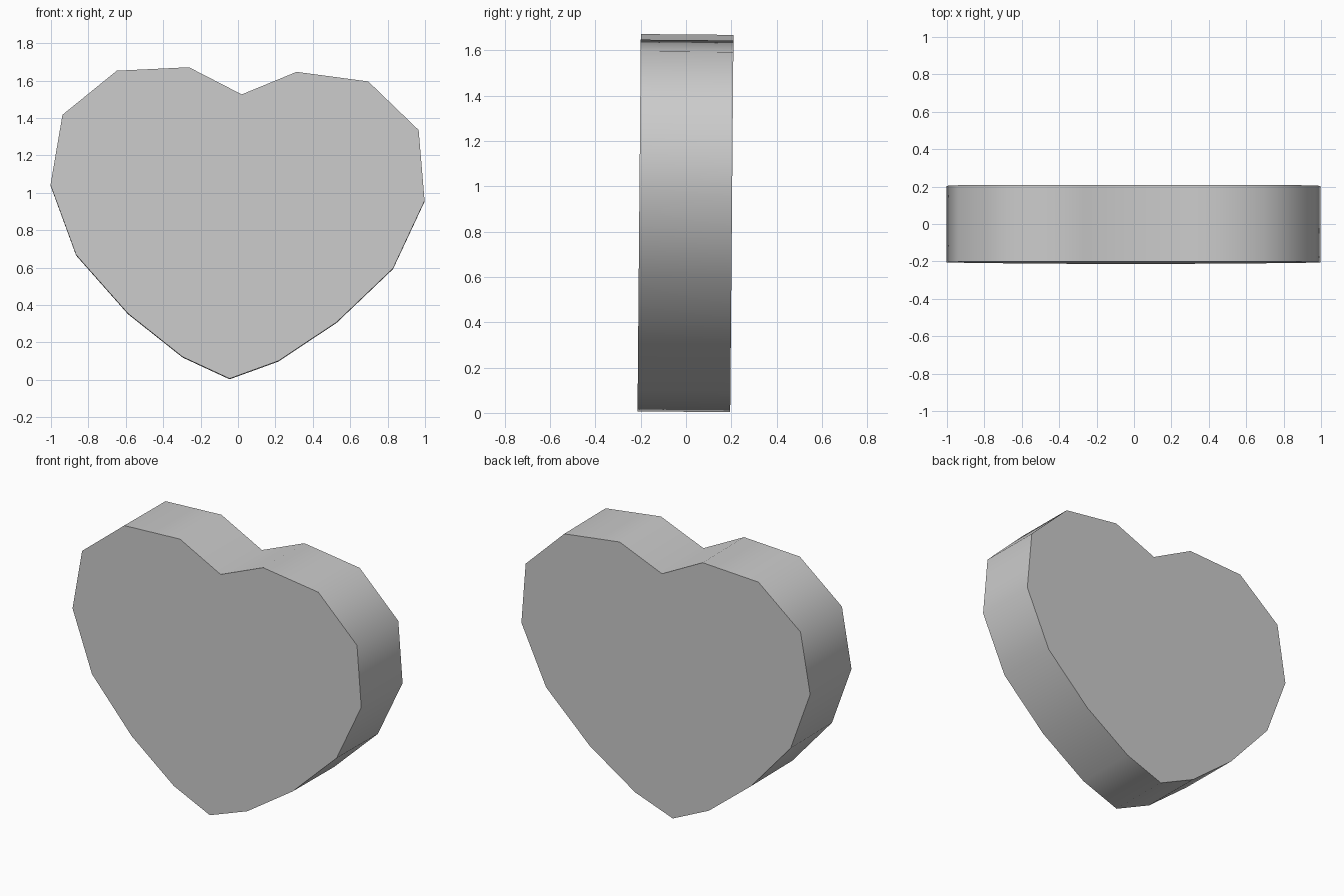
import bpy, bmesh, math
from mathutils import Matrix

cube = bpy.data.objects.get("Cube")
if cube:
    bpy.data.objects.remove(cube)

grey = bpy.data.materials.new("plain grey")
grey.use_nodes = True
colour = (0.6, 0.6, 0.6, 1)
grey.diffuse_color = colour
grey.node_tree.nodes["Principled BSDF"].inputs["Base Color"].default_value = colour

# Right half of the heart outline, from the bottom tip to the notch
half = [(0, 0), (.255, .105), (.558, .325), (.848, .626), (1.001, .994),
        (.953, 1.371), (.673, 1.619), (.288, 1.654), (0, 1.521)]
outline = half + [(-x, z) for x, z in reversed(half[1:-1])]

# Whole heart leans a little sideways and tips back very slightly
pose = (Matrix.Translation((-.045, -.008, .005))
        @ Matrix.Rotation(math.radians(-.5), 4, 'X')
        @ Matrix.Rotation(math.radians(2.45), 4, 'Y'))


def heart_slab(name, front, back, inset=0):
    bm = bmesh.new()
    face = bm.faces.new([bm.verts.new((x, front, z)) for x, z in outline])
    if inset:
        rim = bmesh.ops.inset_region(bm, faces=[face], thickness=inset,
                                     use_boundary=True, use_even_offset=True)
        bmesh.ops.delete(bm, geom=rim["faces"], context='FACES')
    # Keep the front cap and pull a copy through to the back
    cap = bmesh.ops.extrude_face_region(bm, geom=bm.faces[:], use_keep_orig=True)
    moved = [v for v in cap["geom"] if isinstance(v, bmesh.types.BMVert)]
    bmesh.ops.translate(bm, verts=moved, vec=(0, back - front, 0))
    bmesh.ops.recalc_face_normals(bm, faces=bm.faces)
    bm.transform(pose)
    mesh = bpy.data.meshes.new(name)
    bm.to_mesh(mesh)
    bm.free()
    mesh.materials.append(grey)
    obj = bpy.data.objects.new(name, mesh)
    bpy.context.collection.objects.link(obj)
    # Rounded walls, crisp rims
    bpy.ops.object.select_all(action='DESELECT')
    obj.select_set(True)
    bpy.context.view_layer.objects.active = obj
    bpy.ops.object.shade_smooth_by_angle(angle=math.radians(60))


heart_slab("heart_body", -.124, .203)
heart_slab("front_plate", -.206, -.1, inset=.066)
